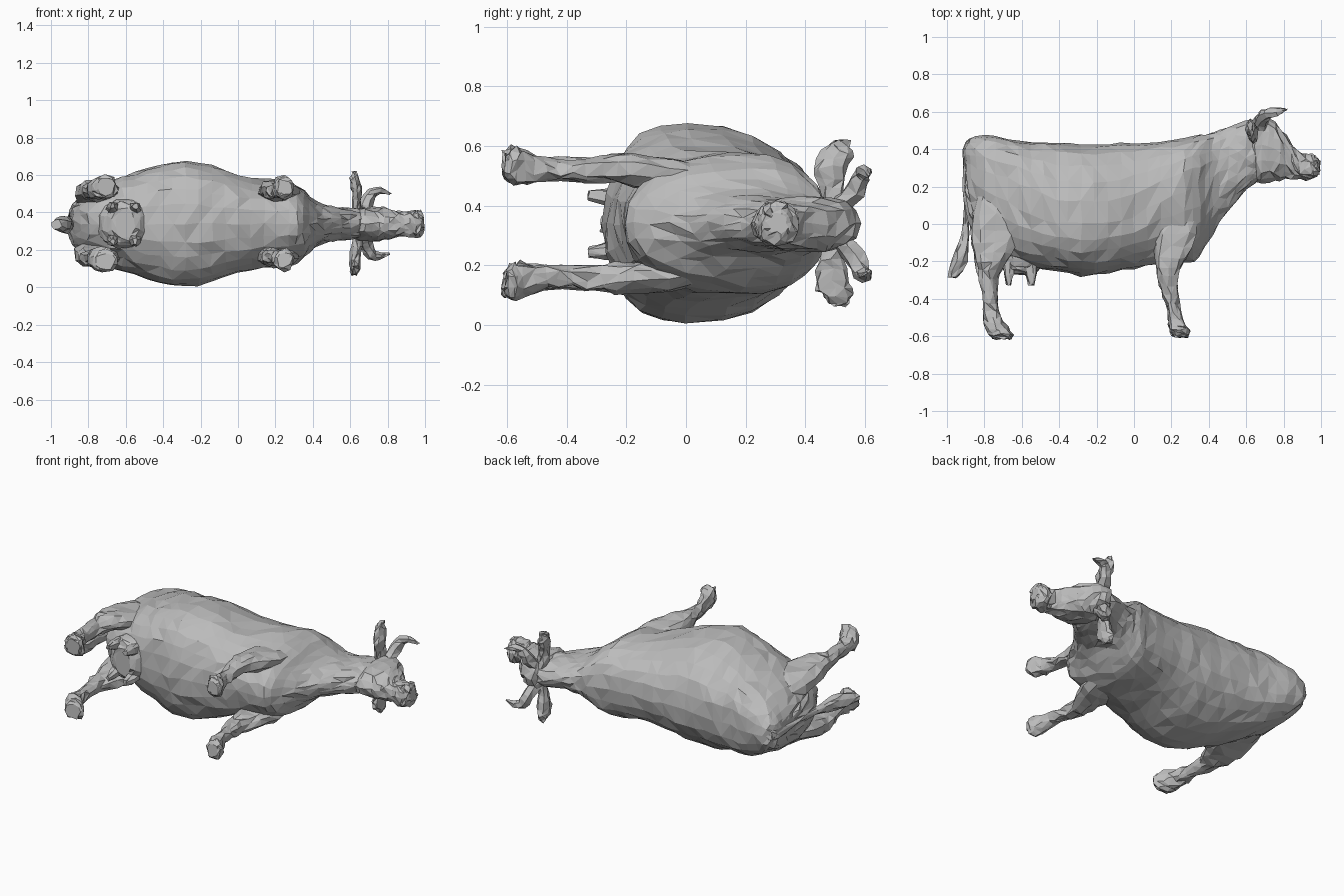
import bpy, bmesh, math, random
from mathutils import Vector

random.seed(4)
MID = 0.34  # height of the animal's plane of symmetry (it lies on its side)
grey = bpy.data.materials.new("hide_grey")
grey.diffuse_color = (0.5, 0.5, 0.5, 1)


def smooth_path(rows, steps):
    """Catmull-Rom interpolation between rows of numbers."""
    out = []
    for i in range(len(rows) - 1):
        a, b = rows[max(i - 1, 0)], rows[i]
        c, d = rows[i + 1], rows[min(i + 2, len(rows) - 1)]
        for s in range(steps):
            t = s / steps
            out.append([0.5 * (2 * q + (r - p) * t + (2 * p - 5 * q + 4 * r - w) * t * t
                               + (3 * q - p - 3 * r + w) * t ** 3)
                        for p, q, r, w in zip(a, b, c, d)])
    return out + [list(rows[-1])]


def loft(name, rings, jitter):
    """Skin closed rings into a rough triangulated hide."""
    n = len(rings[0])
    verts = [Vector(p) + Vector([random.uniform(-jitter, jitter) for _ in range(3)])
             for ring in rings for p in ring]
    faces = [tuple(reversed(range(n))), tuple(range(len(verts) - n, len(verts)))]
    for r in range(len(rings) - 1):
        for i in range(n):
            a, b = r * n + i, r * n + (i + 1) % n
            c, d = b + n, a + n
            if random.random() < 0.5:
                faces += [(a, b, c), (a, c, d)]
            else:
                faces += [(a, b, d), (b, c, d)]
    me = bpy.data.meshes.new(name)
    me.from_pydata(verts, [], faces)
    me.materials.append(grey)
    ob = bpy.data.objects.new(name, me)
    bpy.context.collection.objects.link(ob)
    bm = bmesh.new()
    bm.from_mesh(me)
    bmesh.ops.recalc_face_normals(bm, faces=bm.faces)
    bm.to_mesh(me)
    bm.free()
    return ob


def sup(t, e):
    """Rounded-box unit section."""
    c, s = math.cos(t), math.sin(t)
    return (math.copysign(abs(c) ** e, c), math.copysign(abs(s) ** e, s))


def along_x(name, rows, n, steps, jitter):
    """Rows: x, low y, high y, half width in z, y of widest point, upper roundness."""
    rings = []
    for x, lo, hi, w, ym, e in smooth_path(rows, steps):
        ring = []
        for i in range(n):
            t = 2 * math.pi * i / n
            c, s = sup(t, e if math.cos(t) > 0 else 0.9)
            ring.append((x, ym + c * (hi - ym if c > 0 else ym - lo), MID + s * w))
        rings.append(ring)
    return loft(name, rings, jitter)


def along_y(name, rows, n, steps, jitter, side=1):
    """Rows: y, low x, high x, z offset from the middle, half width in z."""
    rings = []
    for y, lo, hi, off, w in smooth_path(rows, steps):
        ring = []
        for i in range(n):
            c, s = sup(2 * math.pi * (i + 0.5) / n, 0.85)
            ring.append(((lo + hi) / 2 + c * (hi - lo) / 2, y, MID + side * (off + s * w)))
        rings.append(ring)
    return loft(name, rings, jitter)


def along_z(name, rows, n, steps, jitter, side):
    """Rows: z offset, centre x, centre y, half size x, half size y."""
    rings = []
    for off, x, y, a, b in smooth_path(rows, steps):
        rings.append([(x + a * math.cos(2 * math.pi * i / n),
                       y + b * math.sin(2 * math.pi * i / n),
                       MID + side * off) for i in range(n)])
    return loft(name, rings, jitter)


# barrel, rump, chest and neck
along_x("body", [
    (-0.905, 0.2, 0.42, 0.05, 0.3, 0.85), (-0.88, 0.0, 0.455, 0.115, 0.24, 0.8),
    (-0.8, -0.15, 0.472, 0.18, 0.18, 0.75), (-0.68, -0.2, 0.455, 0.23, 0.12, 0.7),
    (-0.55, -0.23, 0.44, 0.275, 0.05, 0.78), (-0.42, -0.25, 0.434, 0.318, 0.01, 0.9),
    (-0.28, -0.278, 0.43, 0.338, 0.0, 0.95), (-0.14, -0.262, 0.43, 0.312, 0.0, 0.92),
    (0.0, -0.238, 0.43, 0.262, 0.04, 0.85), (0.14, -0.21, 0.438, 0.237, 0.12, 0.78),
    (0.27, -0.21, 0.455, 0.23, 0.18, 0.75), (0.35, -0.18, 0.475, 0.185, 0.22, 0.8),
    (0.42, -0.05, 0.49, 0.12, 0.26, 0.85), (0.5, 0.07, 0.515, 0.092, 0.3, 0.9),
    (0.6, 0.18, 0.55, 0.082, 0.36, 0.9), (0.67, 0.24, 0.56, 0.07, 0.4, 0.9)], 24, 2, 0.008)

# head
along_x("head", [
    (0.61, 0.3, 0.5, 0.05, 0.4, 0.9), (0.65, 0.23, 0.58, 0.085, 0.42, 0.8),
    (0.72, 0.225, 0.565, 0.093, 0.41, 0.8), (0.78, 0.235, 0.51, 0.088, 0.39, 0.8),
    (0.84, 0.24, 0.43, 0.072, 0.34, 0.8), (0.89, 0.24, 0.37, 0.066, 0.3, 0.8),
    (0.94, 0.235, 0.375, 0.074, 0.3, 0.8), (0.975, 0.25, 0.365, 0.068, 0.3, 0.8),
    (0.99, 0.275, 0.34, 0.035, 0.3, 0.9)], 16, 2, 0.009)

for side, tag in ((1, "upper"), (-1, "lower")):
    # hind leg from thigh to hoof
    along_y("hind_leg_" + tag, [
        (0.2, -0.82, -0.64, 0.12, 0.05), (0.05, -0.87, -0.6, 0.145, 0.06),
        (-0.1, -0.87, -0.62, 0.17, 0.06), (-0.2, -0.85, -0.68, 0.182, 0.052),
        (-0.3, -0.825, -0.73, 0.18, 0.04), (-0.42, -0.805, -0.725, 0.18, 0.038),
        (-0.5, -0.805, -0.715, 0.185, 0.045), (-0.555, -0.795, -0.675, 0.19, 0.06),
        (-0.59, -0.775, -0.645, 0.197, 0.06), (-0.612, -0.755, -0.66, 0.2, 0.045)],
        10, 2, 0.009, side)
    # front leg from shoulder to hoof
    along_y("front_leg_" + tag, [
        (0.1, 0.14, 0.32, 0.14, 0.05), (-0.05, 0.11, 0.33, 0.165, 0.06),
        (-0.18, 0.11, 0.28, 0.18, 0.055), (-0.28, 0.125, 0.235, 0.182, 0.043),
        (-0.38, 0.15, 0.235, 0.178, 0.036), (-0.47, 0.18, 0.25, 0.18, 0.036),
        (-0.54, 0.185, 0.28, 0.19, 0.055), (-0.58, 0.195, 0.3, 0.195, 0.06),
        (-0.602, 0.21, 0.285, 0.195, 0.045)], 10, 2, 0.009, side)
    # ear
    along_z("ear_" + tag, [
        (0.05, 0.645, 0.5, 0.028, 0.035), (0.12, 0.635, 0.49, 0.024, 0.04),
        (0.19, 0.63, 0.49, 0.03, 0.06), (0.24, 0.625, 0.505, 0.024, 0.052),
        (0.275, 0.62, 0.52, 0.01, 0.025)], 8, 2, 0.009, side)
    # horn sweeping forward
    rows = [(0.67, 0.52, 0.06, 0.036), (0.69, 0.57, 0.115, 0.034), (0.715, 0.59, 0.165, 0.028),
            (0.76, 0.6, 0.175, 0.022), (0.815, 0.612, 0.16, 0.005)]
    rings = []
    path = smooth_path(rows, 2)
    for i, (x, y, off, r) in enumerate(path):
        p, q = path[max(i - 1, 0)], path[min(i + 1, len(path) - 1)]
        d = Vector((q[0] - p[0], q[1] - p[1], side * (q[2] - p[2]))).normalized()
        u = d.cross(Vector((0, 1, 0))).normalized()
        v = d.cross(u)
        rings.append([Vector((x, y, MID + side * off)) + r * (u * math.cos(k * math.pi / 3)
                      + v * math.sin(k * math.pi / 3)) for k in range(6)])
    loft("horn_" + tag, rings, 0.006)
    # teats
    for j, x in enumerate((-0.67, -0.55)):
        along_y("teat_%s_%d" % (tag, j), [
            (-0.2, x - 0.035, x + 0.035, 0.08, 0.035), (-0.27, x - 0.028, x + 0.028, 0.09, 0.028),
            (-0.325, x - 0.014, x + 0.014, 0.095, 0.015)], 7, 1, 0.005, side)

# udder
along_y("udder", [
    (-0.1, -0.76, -0.45, 0, 0.13), (-0.19, -0.74, -0.46, 0, 0.13),
    (-0.24, -0.7, -0.5, 0, 0.12), (-0.27, -0.65, -0.55, 0, 0.08)], 12, 2, 0.008)

# tail with tuft
along_y("tail", [
    (0.46, -0.87, -0.82, 0, 0.03), (0.4, -0.915, -0.86, 0, 0.03), (0.2, -0.915, -0.87, 0, 0.022),
    (0.0, -0.915, -0.875, -0.005, 0.022), (-0.1, -0.94, -0.88, -0.005, 0.035),
    (-0.2, -0.975, -0.89, -0.005, 0.048), (-0.285, -0.997, -0.94, -0.005, 0.025)],
    8, 2, 0.006)
